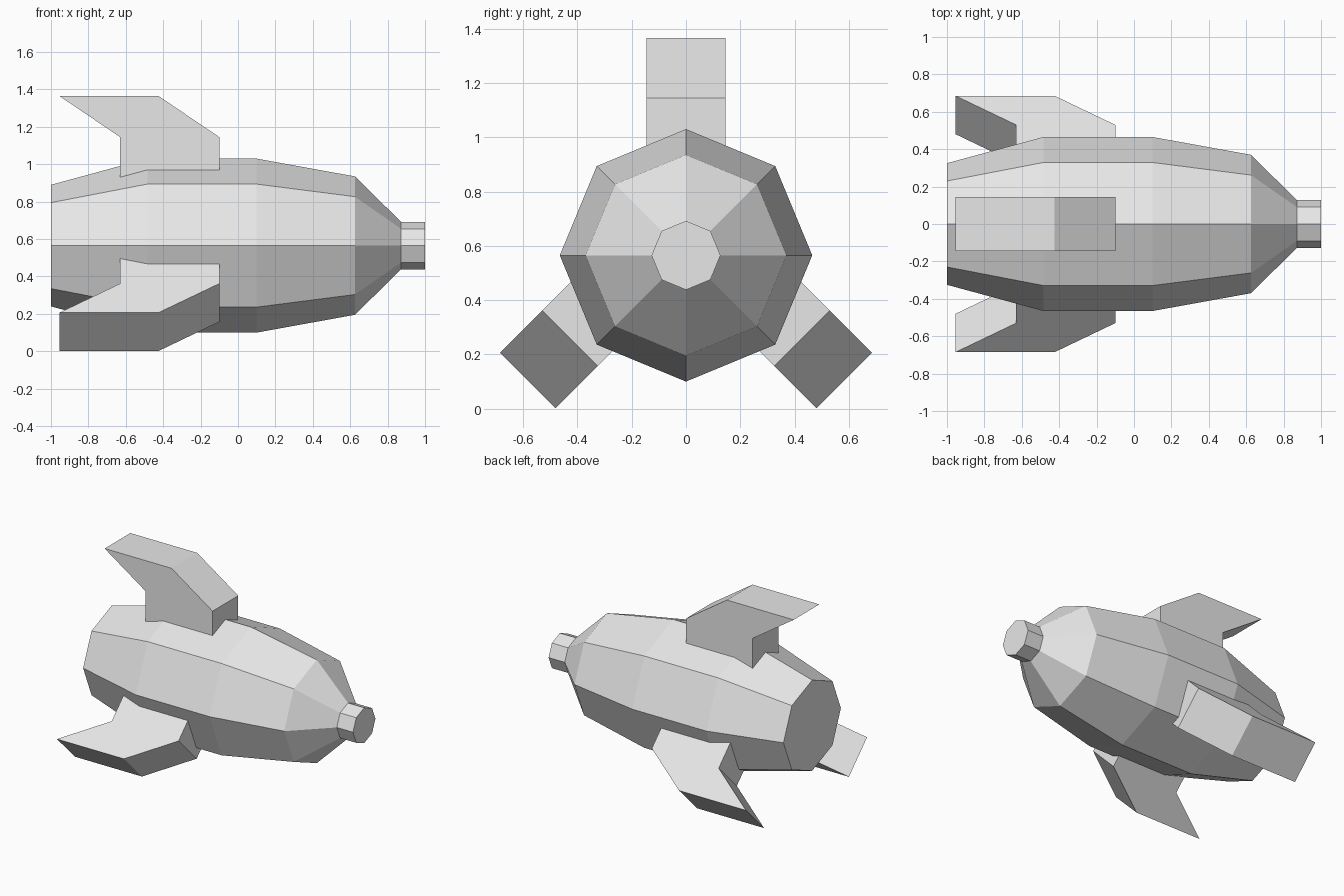
import bpy
import bmesh
from math import radians, sin, cos, tau
from mathutils import Matrix

cube = bpy.data.objects.get("Cube")
if cube:
    bpy.data.objects.remove(cube, do_unlink=True)

AXIS_Z = 0.565

grey = bpy.data.materials.new("light grey")
grey.use_nodes = True
grey.diffuse_color = (0.8, 0.8, 0.8, 1)
bsdf = next(n for n in grey.node_tree.nodes if n.type == "BSDF_PRINCIPLED")
bsdf.inputs["Base Color"].default_value = (0.8, 0.8, 0.8, 1)


def finish(bm, name):
    bmesh.ops.recalc_face_normals(bm, faces=bm.faces)
    mesh = bpy.data.meshes.new(name)
    bm.to_mesh(mesh)
    bm.free()
    mesh.materials.append(grey)
    obj = bpy.data.objects.new(name, mesh)
    bpy.context.collection.objects.link(obj)
    return obj


def lathe_x(name, profile, sides=8):
    """Closed faceted solid around the x axis from (x, radius) stations."""
    bm = bmesh.new()
    rings = [[bm.verts.new((x, r * sin(tau * i / sides), r * cos(tau * i / sides)))
              for i in range(sides)] for x, r in profile]
    for a, b in zip(rings, rings[1:]):
        for i in range(sides):
            j = (i + 1) % sides
            bm.faces.new((a[i], a[j], b[j], b[i]))
    bm.faces.new(rings[0])
    bm.faces.new(rings[-1])
    obj = finish(bm, name)
    obj.location.z = AXIS_Z
    return obj


def fin(name, angle, tip_y, tip_z):
    """Swept fin: profile in (x, depth below the tip), turned about x."""
    profile = [(-0.955, 0), (-0.425, 0), (-0.1, -0.22),
               (-0.1, -0.6), (-0.63, -0.6), (-0.63, -0.22)]
    bm = bmesh.new()
    face = bm.faces.new([bm.verts.new((x, -0.145, z)) for x, z in profile])
    side = bmesh.ops.extrude_face_region(bm, geom=[face])
    verts = [v for v in side["geom"] if isinstance(v, bmesh.types.BMVert)]
    bmesh.ops.translate(bm, verts=verts, vec=(0, 0.29, 0))
    bm.transform(Matrix.Translation((0, tip_y, tip_z))
                 @ Matrix.Rotation(radians(angle), 4, "X"))
    return finish(bm, name)


# Hull with its narrow nose
lathe_x("hull", [(-1, 0.325), (-0.485, 0.465), (0.1, 0.465),
                 (0.625, 0.37), (0.872, 0.127), (1, 0.127)])

# Three tail fins
fin("top_fin", 0, 0, 1.365)
fin("right_fin", 135, -0.583, 0.104)
fin("left_fin", -135, 0.583, 0.104)
